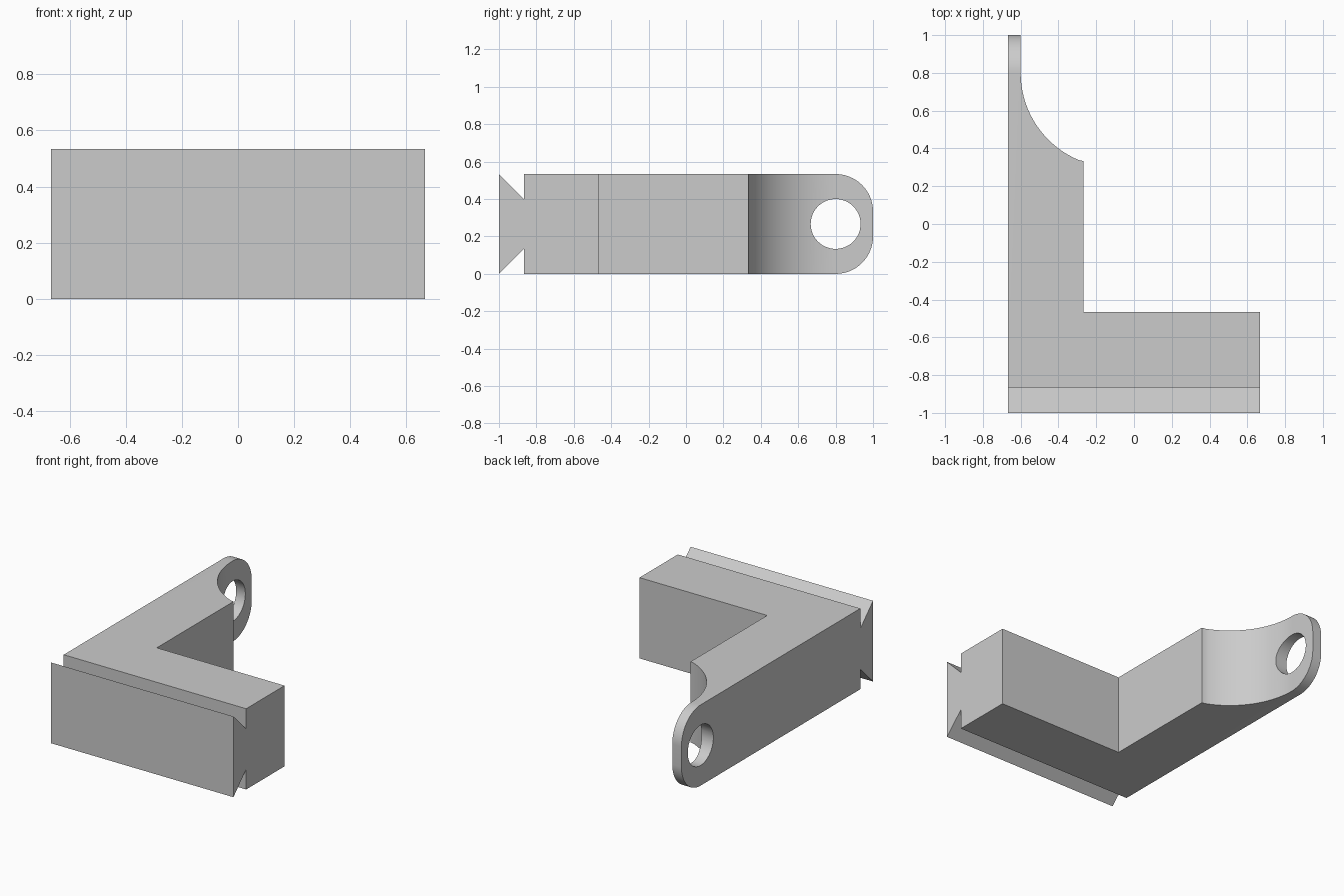
import bpy, bmesh
from math import sin, cos, pi, radians
from mathutils import Vector

if "Cube" in bpy.data.objects:
    bpy.data.objects.remove(bpy.data.objects["Cube"])

U = 1 / 15            # design unit
W, L, H = 20 * U, 30 * U, 8 * U

grey = bpy.data.materials.new("plain grey")
grey.use_nodes = True
colour = (0.6, 0.6, 0.6, 1)
grey.diffuse_color = colour
grey.node_tree.nodes["Principled BSDF"].inputs["Base Color"].default_value = colour


def arc(cx, cy, r, a0, a1, n):
    """Points on an arc, angles in degrees."""
    steps = [radians(a0 + (a1 - a0) * i / n) for i in range(n + 1)]
    return [(cx + r * cos(a), cy + r * sin(a)) for a in steps]


def prism(name, points, place, direction):
    """Extrude a closed 2D profile along a direction."""
    bm = bmesh.new()
    face = bm.faces.new([bm.verts.new(place(*p)) for p in points])
    new = bmesh.ops.extrude_face_region(bm, geom=[face])["geom"]
    bmesh.ops.translate(bm, vec=Vector(direction),
                        verts=[v for v in new if isinstance(v, bmesh.types.BMVert)])
    bmesh.ops.recalc_face_normals(bm, faces=bm.faces)
    mesh = bpy.data.meshes.new(name)
    bm.to_mesh(mesh)
    bm.free()
    mesh.materials.append(grey)
    obj = bpy.data.objects.new(name, mesh)
    bpy.context.collection.objects.link(obj)
    return obj


def combine(obj, cutter, operation):
    """Apply a boolean and remove its cutter."""
    mod = obj.modifiers.new(operation, "BOOLEAN")
    mod.object, mod.operation, mod.solver = cutter, operation, "EXACT"
    bpy.context.view_layer.objects.active = obj
    bpy.ops.object.modifier_apply(modifier=mod.name)
    bpy.data.objects.remove(cutter)


# Side profile: dovetail rail at the front, rounded tab at the back
front, shoulder = -L / 2, -13 * U
side = [(front, H), (front, 0), (shoulder, 2 * U), (shoulder, 0)]
side += arc(12 * U, 3 * U, 3 * U, -90, 0, 20)
side += arc(12 * U, 5 * U, 3 * U, 0, 90, 20)
side += [(shoulder, H), (shoulder, 6 * U)]
bracket = prism("angle_bracket", side, lambda y, z: (-W, y, z), (2 * W, 0, 0))

# Plan: two arms in an L, with a scoop thinning the long arm to a tab
left, inner = -W / 2, -4 * U
plan = [(left, -L), (W / 2, -L), (W / 2, -7 * U), (inner, -7 * U), (inner, 5 * U)]
plan += arc(-1.5 * U, 12 * U, 7.5 * U, 250, 180, 28)[1:]
plan += [(-9 * U, L), (left, L)]
combine(bracket, prism("plan_cutter", plan, lambda x, y: (x, y, -H), (0, 0, 3 * H)),
        "INTERSECT")

# Round bolt hole through the tab
hole = arc(12 * U, 4 * U, 2 * U, 0, 360, 48)[:-1]
combine(bracket, prism("hole_cutter", hole, lambda y, z: (-W, y, z), (2 * W, 0, 0)),
        "DIFFERENCE")

# Smooth the curves, keep the corners sharp
bpy.ops.object.select_all(action="DESELECT")
bracket.select_set(True)
bpy.context.view_layer.objects.active = bracket
bpy.ops.object.shade_smooth_by_angle(angle=radians(25))
